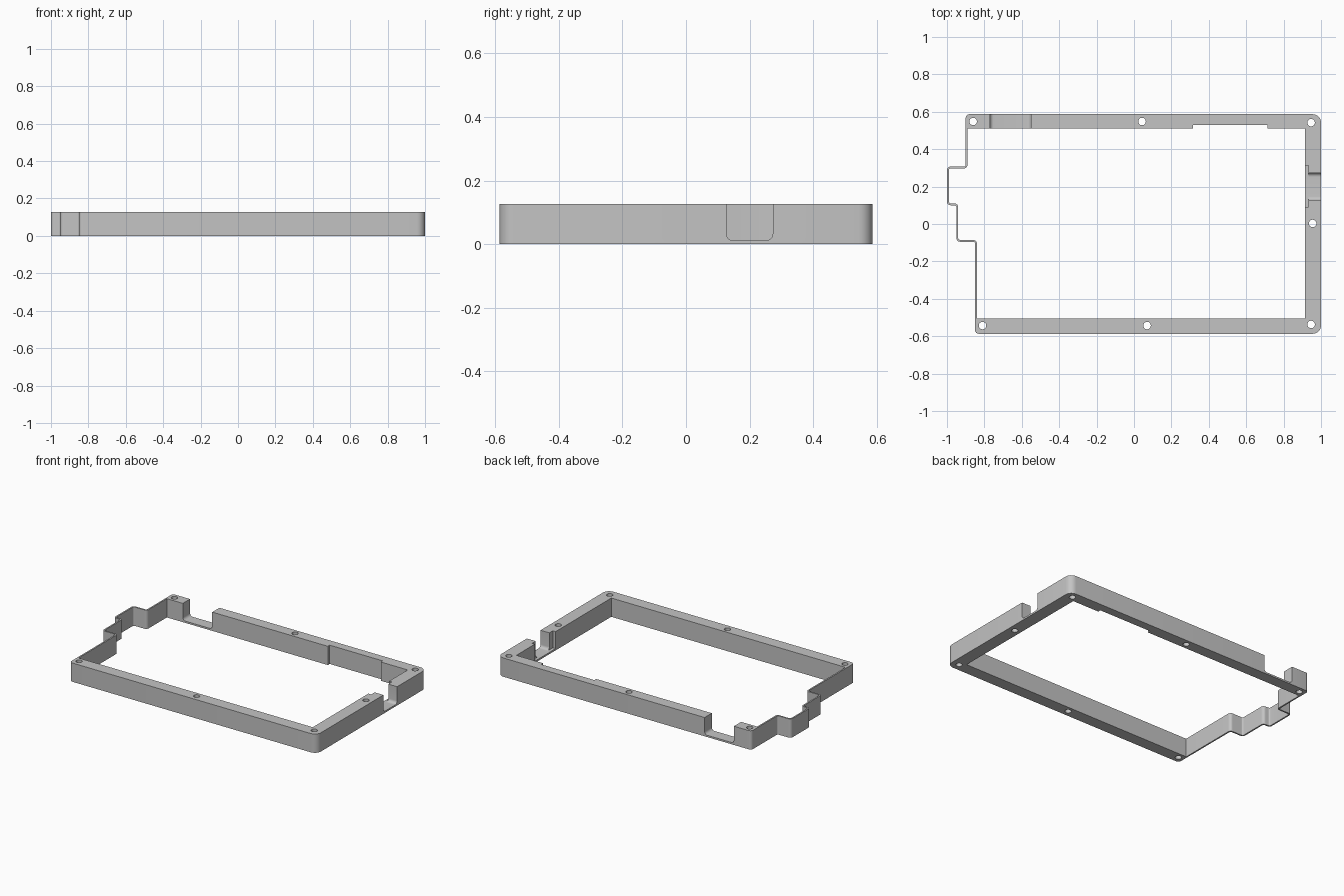
import bpy, bmesh, math
from mathutils import Vector

if "Cube" in bpy.data.objects:
    bpy.data.objects.remove(bpy.data.objects["Cube"])

HEIGHT = 0.127
FLOOR = 0.012  # web left under the cable notches

grey = bpy.data.materials.new("plain grey")
grey.use_nodes = True
grey.diffuse_color = (0.55, 0.55, 0.55, 1)
grey.node_tree.nodes["Principled BSDF"].inputs["Base Color"].default_value = grey.diffuse_color


def rounded(corners, steps=6):
    """Round the right-angled corners given as (u, v) or (u, v, radius)."""
    points = []
    for i, corner in enumerate(corners):
        p = Vector(corner[:2])
        if len(corner) == 2:
            points.append(p)
            continue
        r = corner[2]
        a = (Vector(corners[i - 1][:2]) - p).normalized()
        b = (Vector(corners[(i + 1) % len(corners)][:2]) - p).normalized()
        for k in range(steps + 1):
            t = math.pi / 2 * k / steps
            points.append(p + r * (a + b) - r * (b * math.cos(t) + a * math.sin(t)))
    return points


def prism(name, points, start, end, axis="z"):
    """Extrude a flat profile along an axis."""
    place = {"z": lambda u, v, w: (u, v, w),
             "x": lambda u, v, w: (w, u, v),
             "y": lambda u, v, w: (u, w, v)}[axis]
    bm = bmesh.new()
    low, high = [[bm.verts.new(place(p[0], p[1], w)) for p in points] for w in (start, end)]
    bm.faces.new(low)
    bm.faces.new(high)
    for i in range(len(points)):
        bm.faces.new((low[i - 1], low[i], high[i], high[i - 1]))
    bmesh.ops.recalc_face_normals(bm, faces=bm.faces)
    mesh = bpy.data.meshes.new(name)
    bm.to_mesh(mesh)
    bm.free()
    mesh.materials.append(grey)
    obj = bpy.data.objects.new(name, mesh)
    bpy.context.collection.objects.link(obj)
    return obj


def cut(target, cutter):
    """Subtract the cutter and discard it."""
    cutter.hide_render = True
    mod = target.modifiers.new("cut", "BOOLEAN")
    mod.operation, mod.solver, mod.object = "DIFFERENCE", "EXACT", cutter
    bpy.context.view_layer.objects.active = target
    bpy.ops.object.modifier_apply(modifier=mod.name)
    bpy.data.objects.remove(cutter)


def notch(low, high):
    """Open-topped slot profile with rounded lower corners."""
    return rounded([(low, FLOOR, 0.02), (high, FLOOR, 0.02), (high, 0.2), (low, 0.2)])


# Outer body with stepped left side
outer = [(-0.85, -0.587, 0.02), (1, -0.587, 0.045), (1, 0.587, 0.045), (-0.9, 0.587, 0.02),
         (-0.9, 0.307, 0.01), (-1, 0.307, 0.02), (-1, 0.1, 0.02), (-0.95, 0.1, 0.01),
         (-0.95, -0.095, 0.02), (-0.85, -0.095, 0.01)]
frame = prism("enclosure_frame", rounded(outer), 0, HEIGHT)

# Inner opening, leaving a thin stepped wall and a shallow recess at the back
inner = [(-0.84, -0.505), (0.913, -0.505), (0.913, 0.51), (0.713, 0.51), (0.713, 0.53),
         (0.315, 0.53), (0.315, 0.51), (-0.89, 0.51), (-0.89, 0.297, 0.02), (-0.99, 0.297, 0.01),
         (-0.99, 0.11, 0.01), (-0.94, 0.11, 0.02), (-0.94, -0.085, 0.01), (-0.84, -0.085, 0.02)]
cut(frame, prism("opening_cutter", rounded(inner), -0.1, 0.3))

# Cable notches in the back and side bars, with a wider pocket inside the side notch
cut(frame, prism("back_notch_cutter", notch(-0.77, -0.55), 0.45, 0.7, "y"))
cut(frame, prism("side_notch_cutter", notch(0.127, 0.273), 0.85, 1.1, "x"))
pocket = [(0.85, 0.09), (0.934, 0.09), (0.934, 0.312), (0.85, 0.312)]
cut(frame, prism("pocket_cutter", pocket, FLOOR, 0.2))

# Screw holes
holes = [(-0.86, 0.548), (0.043, 0.548), (0.947, 0.542), (0.955, 0.003),
         (0.947, -0.537), (0.07, -0.543), (-0.81, -0.543)]
for x, y in holes:
    ring = [(x + 0.02 * math.cos(math.tau * k / 24), y + 0.02 * math.sin(math.tau * k / 24))
            for k in range(24)]
    cut(frame, prism("hole_cutter", ring, -0.1, 0.3))

# Smooth the fillets, keep the edges crisp
bpy.ops.object.select_all(action="DESELECT")
frame.select_set(True)
bpy.context.view_layer.objects.active = frame
bpy.ops.object.shade_smooth_by_angle(angle=math.radians(30))
